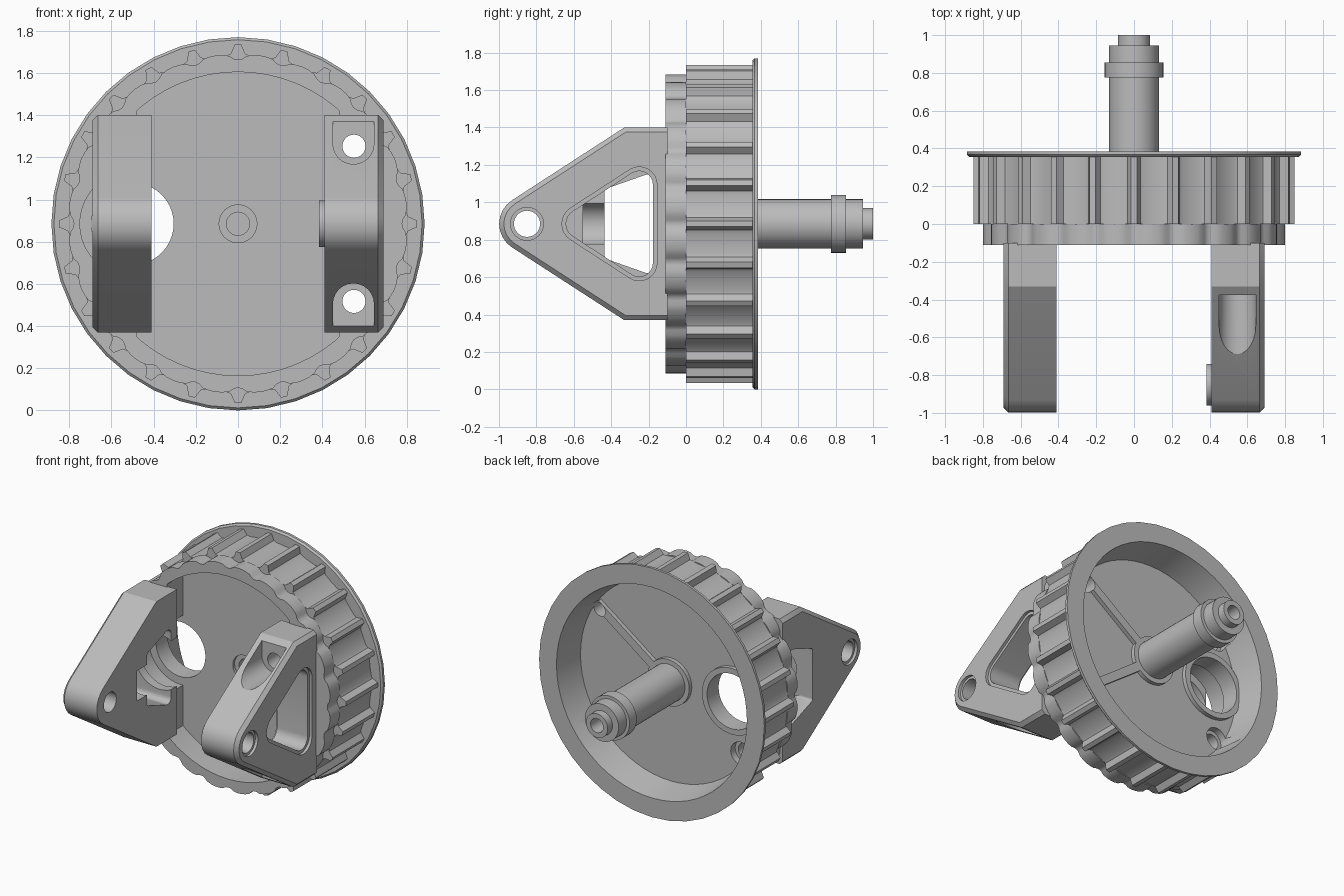
import bpy, bmesh, math
from mathutils import Vector

if "Cube" in bpy.data.objects:
    bpy.data.objects.remove(bpy.data.objects["Cube"], do_unlink=True)

ZC = 0.885          # height of the wheel axis
SLOPE = 0.649       # slope of the arm sides

mat = bpy.data.materials.new("light grey")
mat.use_nodes = True
GREY = (0.5, 0.5, 0.5, 1)
mat.diffuse_color = GREY
mat.node_tree.nodes["Principled BSDF"].inputs["Base Color"].default_value = GREY


def circle(u, v, r, n=40):
    return [(u + r * math.sin(2 * math.pi * i / n),
             v + r * math.cos(2 * math.pi * i / n)) for i in range(n)]


def rounded(corners, steps=8):
    """Polygon from (u, v, fillet radius) corners."""
    pts = []
    for i, (u, v, r) in enumerate(corners):
        p = Vector((u, v))
        a = (Vector(corners[i - 1][:2]) - p).normalized()
        b = (Vector(corners[(i + 1) % len(corners)][:2]) - p).normalized()
        if r == 0:
            pts.append((u, v))
            continue
        half = a.angle(b) / 2
        centre = p + (a + b).normalized() * r / math.sin(half)
        start = p + a * r / math.tan(half) - centre
        end = p + b * r / math.tan(half) - centre
        for k in range(steps + 1):
            t = k / steps
            d = (start * math.sin((1 - t) * (math.pi - 2 * half))
                 + end * math.sin(t * (math.pi - 2 * half))).normalized()
            pts.append(tuple(centre + d * r))
    return pts


def prism(name, pts, axis, a, b, end_scale=1.0, bevel=None):
    """Extrude a profile along x or y; end_scale tapers end b about the wheel axis."""
    def place(u, v, t):
        return (u, t, v) if axis == "y" else (t, u, v)
    bm = bmesh.new()
    first = [bm.verts.new(place(u, v, a)) for u, v in pts]
    last = [bm.verts.new(place(u * end_scale, ZC + (v - ZC) * end_scale, b)) for u, v in pts]
    bm.faces.new(first)
    cap = bm.faces.new(last[::-1])
    for i in range(len(pts)):
        bm.faces.new((first[i - 1], last[i - 1], last[i], first[i]))
    bmesh.ops.recalc_face_normals(bm, faces=bm.faces[:])
    bm.normal_update()
    if bevel:
        width, keep = bevel
        edges = [e for e in cap.edges if any(keep(v.co) for v in e.verts)]
        bmesh.ops.bevel(bm, geom=edges, offset=width, segments=1, profile=.5, affect='EDGES')
    me = bpy.data.meshes.new(name)
    bm.to_mesh(me)
    bm.free()
    me.materials.append(mat)
    ob = bpy.data.objects.new(name, me)
    bpy.context.collection.objects.link(ob)
    return ob


cutters = []


def cutter(*args, **kw):
    ob = prism("cutter", *args, **kw)
    ob.hide_render = True
    cutters.append(ob)
    return ob


def boolean(ob, tools, operation='DIFFERENCE'):
    bpy.context.view_layer.objects.active = ob
    for tool in tools:
        m = ob.modifiers.new("cut", 'BOOLEAN')
        m.operation = operation
        m.solver = 'EXACT'
        m.object = tool
        bpy.ops.object.modifier_apply(modifier=m.name)


def gear(n, shape):
    """Gear outline from one tooth given as (fraction of pitch, radius)."""
    out = []
    for i in range(n):
        for f, r in shape:
            ang = 2 * math.pi * (i + f) / n
            out.append((r * math.sin(ang), ZC + r * math.cos(ang)))
    return out


# Wheel: narrow-toothed rim, smaller rim with shallow dips, flange
tooth = [(-.16, .808), (-.07, .85), (.07, .85), (.16, .808), (.25, .8), (.5, .797), (.75, .8)]
dip = [(-.2, .797), (-.1, .783), (0, .778), (.1, .783), (.2, .797), (.35, .803),
       (.5, .805), (.65, .803)]
rim = prism("toothed_rim", gear(24, tooth), "y", 0, .36)
front_rim = prism("front_rim", gear(24, dip), "y", -.11, 0)
flange = prism("flange", circle(0, ZC, .885), "y", .385, .355,
               bevel=(.012, lambda co: True))

# Recesses and holes in the wheel
dish = cutter(circle(0, ZC, .71, 64), "y", .17, .41, end_scale=1.06)
pocket = cutter(circle(0, ZC, .72, 64), "y", -.2, .07)
slab = cutter([(-.48, -.1), (.48, -.1), (.48, 1.9), (-.48, 1.9)], "y", -.3, .2)
boolean(pocket, [slab], 'INTERSECT')
side_pocket = cutter(circle(-.5, ZC, .25), "y", -.2, .07)
side_hole = cutter(circle(-.5, ZC, .195), "y", -.435, .4)
axle_hole = cutter(circle(0, ZC, .055, 24), "y", -.3, .4)
axle_sink = cutter(circle(0, ZC, .09, 24), "y", -.3, .09)
tip_hole = cutter(circle(0, ZC, .05, 24), "y", .8, 1.1)
screws, sinks = [], []
for sx in (1, -1):
    for sz in (1, -1):
        z = ZC + sz * .368
        start = -.8 if sx > 0 else -.05
        screws.append(cutter(circle(sx * .55, z, .055, 24), "y", start, .4))
        if sx < 0:
            sinks.append(cutter(circle(sx * .55, z, .08, 24), "y", .12, .4))
boolean(rim, [dish, pocket, side_pocket, side_hole, axle_hole, axle_sink] + screws + sinks)
boolean(front_rim, [pocket, side_pocket, side_hole] + screws)
boolean(flange, [dish])

# Collar around the side hole, and hub ribs on the back of the web
collar = prism("hole_collar", circle(-.5, ZC, .235), "y", .165, .2)
boolean(collar, [side_hole])
for sz, name in ((1, "upper_rib"), (-1, "lower_rib")):
    d = Vector((.55, sz * .4)).normalized()
    n = Vector((-d.y, d.x)) * .03
    ends = [d * .1 + n, d * .7 + n, d * .7 - n, d * .1 - n]
    rib = prism(name, [(p.x, ZC + p.y) for p in ends], "y", .16, .2)
    boolean(rib, screws)

# Stepped hub on the back
for name, r, a, b in (("hub_base", .165, .165, .2), ("hub_shaft", .132, .165, .945),
                      ("hub_collar", .155, .775, .855), ("hub_tip", .085, .94, 1.0)):
    part = prism(name, circle(0, ZC, r), "y", a, b)
    boolean(part, [axle_hole, tip_hole])


def window(inset):
    apex, back = -.747 + inset / .545, -.155 - inset
    h = (back - apex) * SLOPE
    return rounded([(apex, ZC, .1 - inset), (back, ZC + h, .095 - inset),
                    (back, ZC - h, .095 - inset)])


def cut_window():
    """Window that stops short of the nose."""
    front, back, h1, h2 = -.435, -.165, .185, .28
    return rounded([(front, ZC + h1, .02), (back, ZC + h2, .04),
                    (back, ZC - h2, .04), (front, ZC - h1, .02)])


# Triangular arms
arm_profile = rounded([(-.1, ZC + .515, 0), (-.33, ZC + .515, 0), (-1.125, ZC, .15),
                       (-.33, ZC - .515, 0), (-.1, ZC - .515, 0)])
for s, name in ((1, "left_arm"), (-1, "right_arm")):
    arm = prism(name, arm_profile, "x", s * .41, s * .69,
                bevel=(.025, lambda co: co.y < -.11))
    pin = cutter(circle(-.85, ZC, .07, 32), "x", s * .3, s * .8)
    tools = [pin, cutter(circle(-.85, ZC, .088, 32), "x", s * .67, s * .8)]
    if s > 0:
        boss = prism("pin_boss", circle(-.85, ZC, .11), "x", .385, .412)
        boolean(boss, [pin])
        tools += [cutter(window(.022), "x", .3, .8),
                  cutter(window(0), "x", .67, .8),
                  cutter(window(0), "x", .3, .43)]
        # U-shaped screw pockets in the sloped sides
        for sz in (1, -1):
            u = [(.5475 + .0975 * math.cos(t), ZC + sz * (.38 - .0975 * math.sin(t)))
                 for t in [math.pi * k / 12 for k in range(13)]]
            u += [(.45, ZC + sz * .487), (.645, ZC + sz * .487)]
            tools.append(cutter(u, "y", -1.1, -.375))
        tools += screws[:2]
    else:
        # Stepped bore running forward from the wheel's side hole
        tools += [cutter(cut_window(), "x", -.3, -.8), side_hole,
                  cutter(circle(-.45, ZC, .115), "y", -.55, -.3)]
    boolean(arm, tools)

# Remove the cutters and smooth the curved surfaces
for c in cutters:
    bpy.data.objects.remove(c, do_unlink=True)
bpy.ops.object.select_all(action='DESELECT')
for ob in bpy.context.collection.objects:
    if ob.type == 'MESH':
        ob.select_set(True)
        bpy.context.view_layer.objects.active = ob
bpy.ops.object.shade_smooth_by_angle(angle=math.radians(30))
